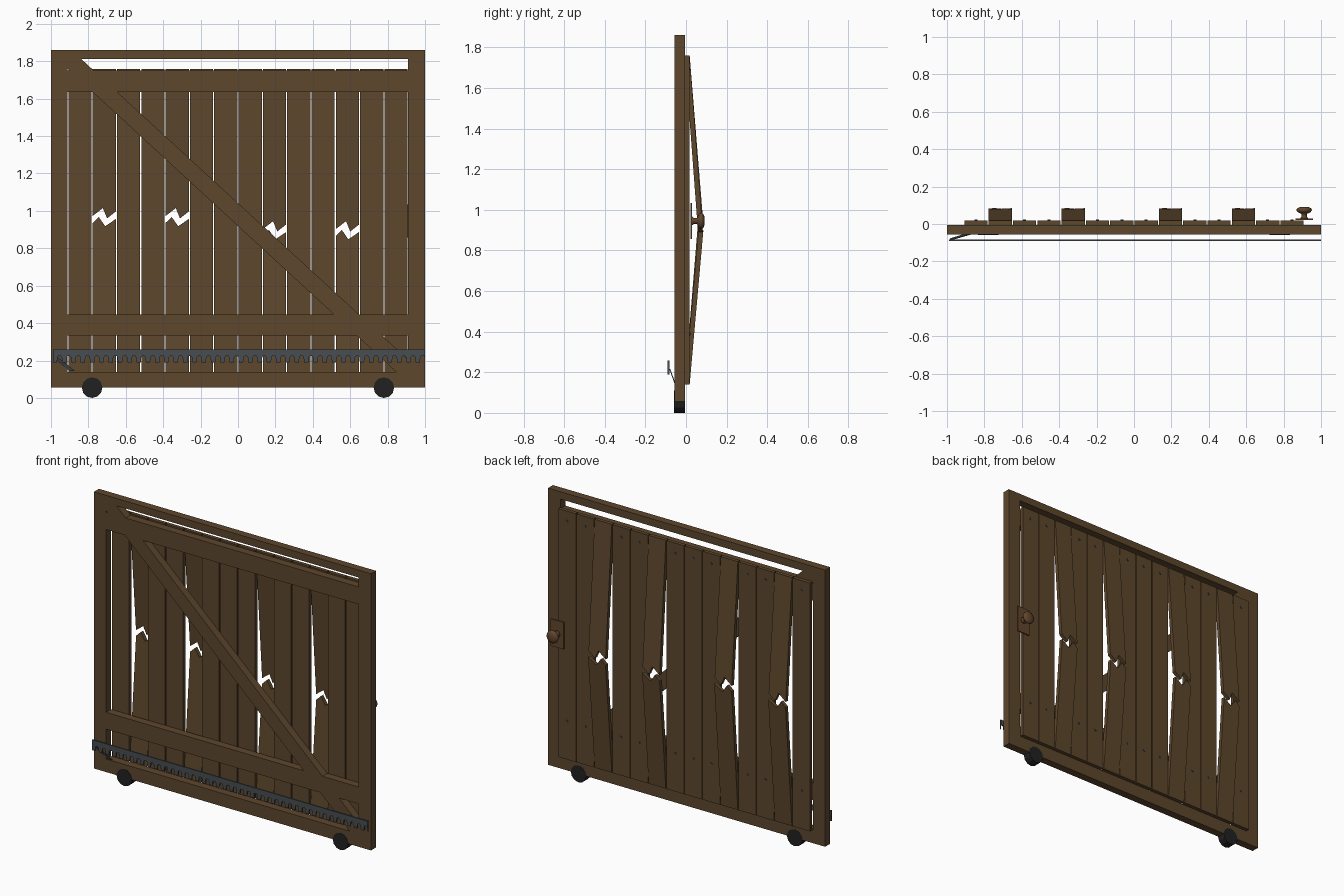
import bpy, bmesh, math

if "Cube" in bpy.data.objects:
    bpy.data.objects.remove(bpy.data.objects["Cube"])

def material(name, rgb):
    m = bpy.data.materials.new(name)
    m.diffuse_color = (*rgb, 1)
    m.use_nodes = True
    m.node_tree.nodes["Principled BSDF"].inputs["Base Color"].default_value = m.diffuse_color
    return m

WOOD = material("brown wood", (0.110, 0.063, 0.026))
KNOB = material("reddish wood", (0.120, 0.060, 0.025))
STEEL = material("dark steel", (0.062, 0.074, 0.084))
BLACK = material("black rubber", (0.015, 0.015, 0.016))
FRONT, BACK = -0.057, -0.006          # frame depth
PLANK_T = 0.024

def prism(name, pts, y0, y1, mat, lean=lambda z: 0.0):
    """Extrude an x-z outline from y0 to y1, optionally leaning with height."""
    bm = bmesh.new()
    a = [bm.verts.new((x, y0 + lean(z), z)) for x, z in pts]
    b = [bm.verts.new((x, y1 + lean(z), z)) for x, z in pts]
    bm.faces.new(a)
    bm.faces.new(b[::-1])
    n = len(pts)
    for i in range(n):
        j = (i + 1) % n
        bm.faces.new((a[j], a[i], b[i], b[j]))
    bmesh.ops.recalc_face_normals(bm, faces=bm.faces)
    me = bpy.data.meshes.new(name)
    bm.to_mesh(me)
    bm.free()
    me.materials.append(mat)
    ob = bpy.data.objects.new(name, me)
    bpy.context.collection.objects.link(ob)
    return ob

def box(name, x0, x1, z0, z1, y0, y1, mat):
    return prism(name, [(x0, z0), (x1, z0), (x1, z1), (x0, z1)], y0, y1, mat)

def disc(name, x, z, r, y0, y1, n, mat):
    ring = [(x + r * math.cos(2 * math.pi * i / n), z + r * math.sin(2 * math.pi * i / n))
            for i in range(n)]
    return prism(name, ring, y0, y1, mat)

# Outer frame and rails
for name, x0, x1, z0, z1 in [
        ("left_stile", -1, -0.912, 0.055, 1.86), ("right_stile", 0.91, 1, 0.055, 1.86),
        ("top_beam", -0.912, 0.91, 1.812, 1.86), ("bottom_beam", -0.912, 0.91, 0.055, 0.14),
        ("upper_rail", -0.912, 0.91, 1.637, 1.75), ("lower_rail", -0.912, 0.91, 0.335, 0.445)]:
    box(name, x0, x1, z0, z1, FRONT, BACK, WOOD)

# Diagonal brace, corner to corner
prism("diagonal_brace", [(-0.912, 1.812), (-0.912, 1.76), (0.845, 0.14), (0.91, 0.14),
                         (0.91, 0.205), (-0.838, 1.812)], FRONT, BACK, WOOD)

# Planks: some snapped in the middle and pushed backward
BROKEN = {1: 0.0, 4: 0.0, 8: -0.07, 11: -0.07}
W, Z0, Z1 = 0.13, 0.14, 1.76
for i in range(14):
    x0 = -0.91 + i * W + 0.003
    x1 = x0 + W - 0.006
    if i in BROKEN:
        dz = BROKEN[i]
        w = x1 - x0
        upper = [(0, 0.973), (0.44, 1.015), (0.62, 0.960), (1, 0.997)]
        lower = [(0, 0.936), (0.26, 0.968), (0.54, 0.918), (1, 0.957)]
        up = [(x0 + u * w, z + dz) for u, z in upper] + [(x1, Z1), (x0, Z1)]
        low = [(x0 + u * w, z + dz) for u, z in lower] + [(x1, Z0), (x0, Z0)]
        prism("broken_plank_top", up, BACK, BACK + PLANK_T, WOOD,
              lambda z: 0.066 * (Z1 - z) / (Z1 - 0.95 - dz))
        prism("broken_plank_bottom", low, BACK, BACK + PLANK_T, WOOD,
              lambda z: 0.066 * (z - Z0) / (0.95 + dz - Z0))
    else:
        box("plank", x0, x1, Z0, Z1, BACK, BACK + PLANK_T, WOOD)
        for z in (0.39, 1.695):
            disc("nail", (x0 + x1) / 2, z, 0.008, BACK + PLANK_T - 0.002,
                 BACK + PLANK_T + 0.005, 8, STEEL)

# Toothed rack along the bottom
N = 40
p = 1.99 / N
outline = [(-0.99, 0.258)]
for i in range(N):
    x = -0.99 + i * p
    outline += [(x, 0.19), (x + 0.45 * p, 0.19), (x + 0.50 * p, 0.217),
                (x + 0.58 * p, 0.223), (x + 0.87 * p, 0.223), (x + 0.95 * p, 0.217)]
outline += [(1.0, 0.19), (1.0, 0.258)]
prism("toothed_rack", outline, -0.091, -0.082, STEEL)

# Slanted bracket tying the rack to the frame
prism("rack_bracket", [(-0.985, 0.215), (-0.96, 0.215), (-0.87, 0.143), (-0.90, 0.143)],
      -0.056, -0.051, STEEL, lambda z: -0.026 * (z - 0.143) / 0.072)

# Wheels
for x in (-0.78, 0.78):
    disc("wheel", x, 0.055, 0.055, FRONT - 0.002, BACK + 0.001, 12, BLACK)

# Handle plate and turned knob
KX, KZ = 0.91, 0.945
box("handle_plate", KX - 0.047, KX + 0.047, KZ - 0.088, KZ + 0.088, 0.021, 0.029, KNOB)
profile = [(0.022, 0.029), (0.014, 0.04), (0.014, 0.054), (0.032, 0.062), (0.041, 0.072),
           (0.040, 0.081), (0.028, 0.089), (0.012, 0.092)]
bm = bmesh.new()
S = 16
rings = [[bm.verts.new((KX + r * math.cos(2 * math.pi * k / S), y,
                        KZ + r * math.sin(2 * math.pi * k / S))) for k in range(S)]
         for r, y in profile]
for a, b in zip(rings, rings[1:]):
    for k in range(S):
        bm.faces.new((a[k], a[(k + 1) % S], b[(k + 1) % S], b[k]))
bm.faces.new(rings[0])
bm.faces.new(rings[-1])
bmesh.ops.recalc_face_normals(bm, faces=bm.faces)
for f in bm.faces:
    f.smooth = True
me = bpy.data.meshes.new("knob")
bm.to_mesh(me)
bm.free()
me.materials.append(KNOB)
bpy.context.collection.objects.link(bpy.data.objects.new("knob", me))
